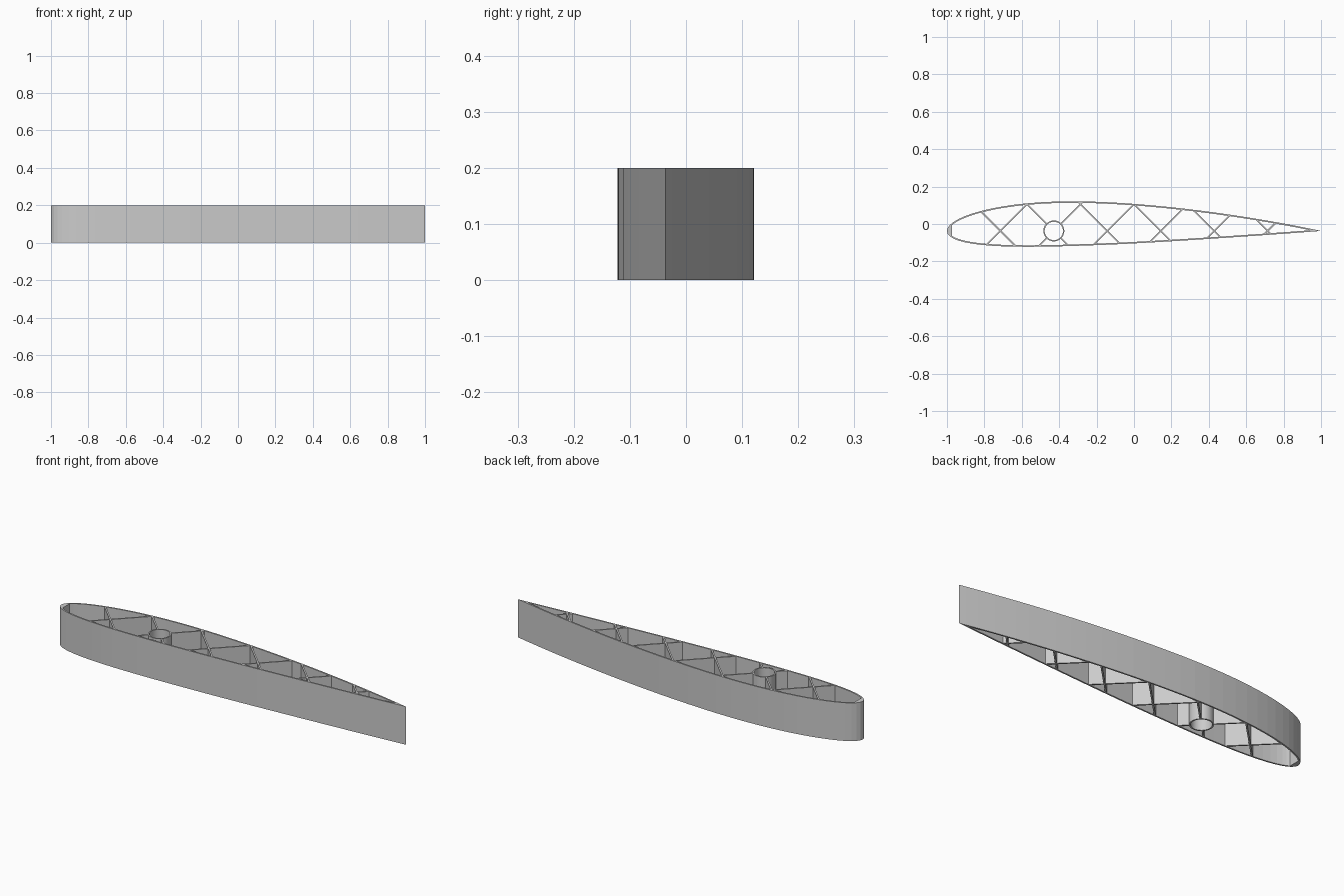
import bpy, bmesh, math

cube = bpy.data.objects.get("Cube")
if cube:
    bpy.data.objects.remove(cube)

HEIGHT = 0.2
SKIN = 0.008
RIB = 0.008
CHORD_Y = -0.037
TUBE_X, TUBE_R = -3 / 7, 0.056
NOSE_X = -0.973

grey = bpy.data.materials.new("plain grey")
grey.use_nodes = True
grey.diffuse_color = (0.6, 0.6, 0.6, 1)
grey.node_tree.nodes["Principled BSDF"].inputs["Base Color"].default_value = (0.6, 0.6, 0.6, 1)


def surface(x, side):
    """Cambered wing section: y of the upper (+1) or lower (-1) surface."""
    s = min(max((x + 1) / 2, 0), 1)
    half = 0.6 * (0.2969 * math.sqrt(s) - 0.126 * s - 0.3516 * s**2
                  + 0.2843 * s**3 - 0.1036 * s**4)
    if s < 0.4:
        camber = 0.125 * (0.8 * s - s * s)
    else:
        camber = 0.02 / 0.36 * (0.2 + 0.8 * s - s * s)
    return CHORD_Y + 2 * (camber + side * half)


def inset(x, side, depth):
    """Surface moved inward by a wall depth."""
    slope = (surface(x + 0.001, side) - surface(x - 0.001, side)) / 0.002
    return surface(x, side) - side * depth * math.sqrt(1 + slope * slope)


def section(x0, x1, depth, n=36):
    """Closed outline of the wing section between two stations."""
    xs = [x0 + (x1 - x0) * (1 - math.cos(math.pi * i / n)) / 2 for i in range(n + 1)]
    def y(x, side):
        return inset(x, side, depth) if depth else surface(x, side)
    upper = [(x, y(x, 1)) for x in xs]
    lower = [(x, y(x, -1)) for x in xs]
    # the two sides share the tail point, and the nose point when it is sharp
    first = 0 if depth else 1
    return upper + lower[first:-1][::-1]


def circle(x, y, r, n=48):
    return [(x + r * math.cos(2 * math.pi * i / n), y + r * math.sin(2 * math.pi * i / n))
            for i in range(n)]


def extrude(name, loops, smooth=False):
    """Upright solid from filled outlines; inner outlines become holes."""
    curve = bpy.data.curves.new(name, "CURVE")
    curve.dimensions = "2D"
    curve.fill_mode = "BOTH"
    curve.extrude = HEIGHT / 2
    for loop in loops:
        spline = curve.splines.new("POLY")
        spline.points.add(len(loop) - 1)
        for point, (x, y) in zip(spline.points, loop):
            point.co = (x, y, 0, 1)
        spline.use_cyclic_u = True
        spline.use_smooth = False
    helper = bpy.data.objects.new(name + " outline", curve)
    bpy.context.collection.objects.link(helper)
    graph = bpy.context.evaluated_depsgraph_get()
    mesh = bpy.data.meshes.new_from_object(helper.evaluated_get(graph))
    bpy.data.objects.remove(helper)
    bm = bmesh.new()
    bm.from_mesh(mesh)
    bmesh.ops.remove_doubles(bm, verts=bm.verts, dist=0.00001)
    bmesh.ops.translate(bm, verts=bm.verts, vec=(0, 0, HEIGHT / 2))
    bmesh.ops.recalc_face_normals(bm, faces=bm.faces)
    for face in bm.faces:
        face.smooth = False
        face.material_index = 0
    bm.to_mesh(mesh)
    bm.free()
    mesh.materials.clear()
    mesh.materials.append(grey)
    obj = bpy.data.objects.new(name, mesh)
    bpy.context.collection.objects.link(obj)
    if smooth:
        bpy.ops.object.select_all(action="DESELECT")
        obj.select_set(True)
        bpy.context.view_layer.objects.active = obj
        bpy.ops.object.shade_smooth_by_angle(angle=math.radians(30))
    return obj


# Outer skin, solid at the nose and the tail
tail_x = 0.5
while inset(tail_x, 1, SKIN) - inset(tail_x, -1, SKIN) > 0.001:
    tail_x += 0.002
extrude("wing_skin", [section(-1, 1, 0), section(NOSE_X, tail_x, SKIN)])

# Spar tube
extrude("spar_tube", [circle(TUBE_X, CHORD_Y, TUBE_R), circle(TUBE_X, CHORD_Y, TUBE_R - 0.007)],
        smooth=True)


def reach(x, y, dx, dy):
    """Follow a rib edge until it is buried in the middle of the skin."""
    side = 1 if dy > 0 else -1
    while side * (inset(x, side, SKIN / 2) - y) > 0:
        x, y = x + dx * 0.0005, y + dy * 0.0005
    return x, y


# Crossed diagonal ribs, broken where the tube passes through
diag = math.sqrt(0.5)
for cell in range(6):
    cx = -5 / 7 + cell * 2 / 7
    start = TUBE_R - 0.003 if abs(cx - TUBE_X) < 0.01 else 0
    for lean, label in ((1, "forward"), (-1, "backward")):
        arms = []
        for up in (1, -1):
            dx, dy = lean * up * diag, up * diag
            sx, sy = cx + dx * start, CHORD_Y + dy * start
            ox, oy = -dy * RIB / 2, dx * RIB / 2
            arms.append([(sx + ox, sy + oy), reach(sx + ox, sy + oy, dx, dy),
                         reach(sx - ox, sy - oy, dx, dy), (sx - ox, sy - oy)])
        name = f"{label}_rib_{cell + 1}"
        if start:
            for arm, part in zip(arms, ("upper", "lower")):
                extrude(f"{name}_{part}", [arm])
        else:
            extrude(name, [arms[0][1:3] + arms[1][1:3]])
